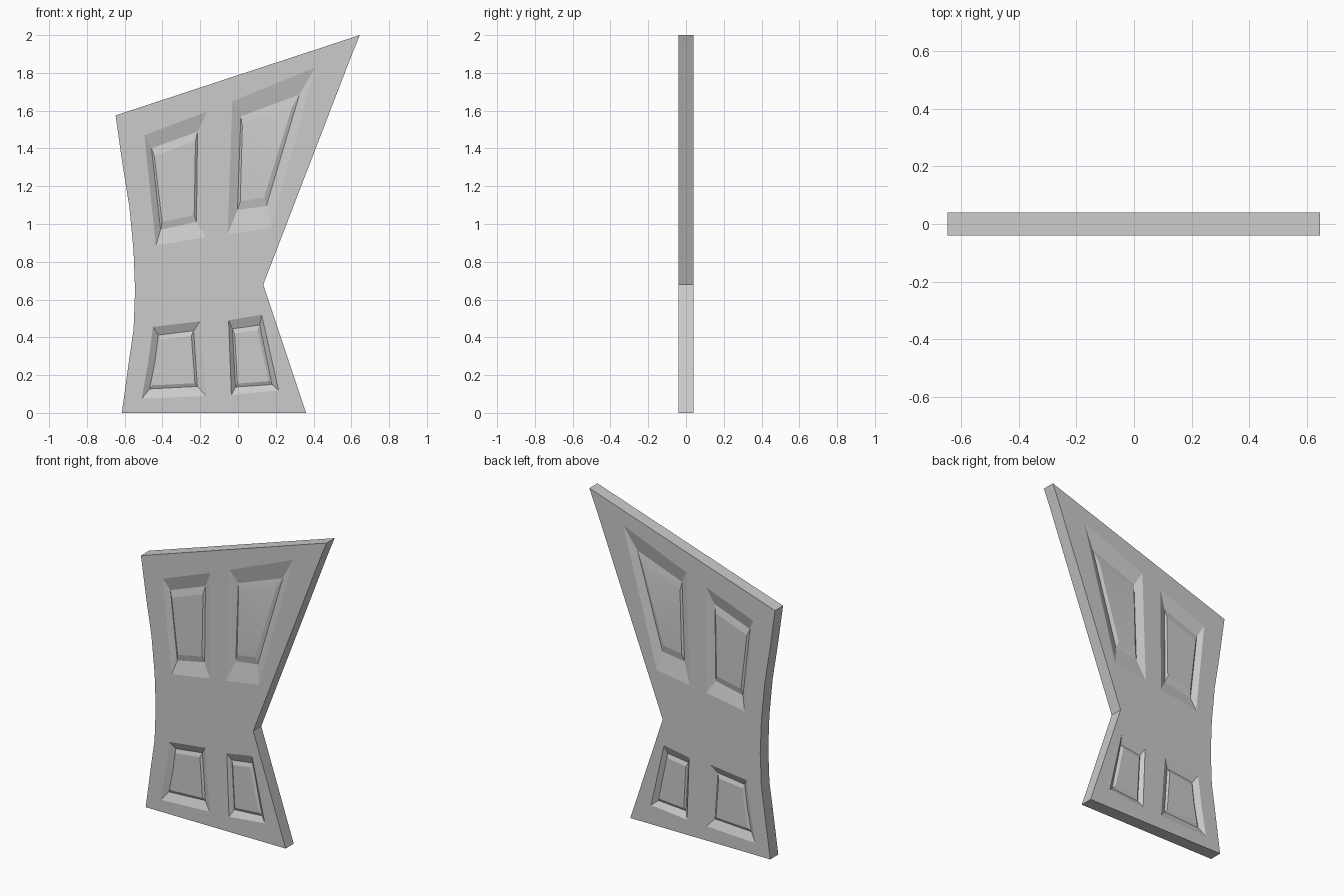
import bpy, bmesh, math

if "Cube" in bpy.data.objects:
    bpy.data.objects.remove(bpy.data.objects["Cube"])

HALF = 0.04            # half the slab thickness
GROOVE, FIELD = 0.018, 0.027   # y depth of groove bottom and raised field

# door outline, clockwise from bottom left (x, z)
OUTLINE = [(-0.615, 0), (-0.575, 0.29), (-0.553, 0.44), (-0.545, 0.65), (-0.553, 0.86),
           (-0.575, 1.09), (-0.612, 1.32), (-0.648, 1.575), (0.645, 2.0), (0.6, 1.89),
           (0.134, 0.68), (0.36, 0)]

# each panel: rim, groove and raised field (top left, top right, bottom right, bottom left)
PANELS = [
    [[(-0.495, 1.47), (-0.165, 1.595), (-0.17, 0.93), (-0.435, 0.885)],
     [(-0.458, 1.40), (-0.214, 1.49), (-0.22, 1.01), (-0.41, 0.97)],
     [(-0.443, 1.36), (-0.225, 1.44), (-0.232, 1.045), (-0.402, 1.012)]],
    [[(-0.03, 1.65), (0.41, 1.83), (0.175, 0.98), (-0.055, 0.945)],
     [(0.015, 1.57), (0.325, 1.685), (0.15, 1.095), (-0.003, 1.075)],
     [(0.023, 1.515), (0.285, 1.615), (0.138, 1.14), (0.012, 1.12)]],
    [[(-0.45, 0.455), (-0.2, 0.485), (-0.17, 0.09), (-0.51, 0.075), (-0.475, 0.27)],
     [(-0.422, 0.412), (-0.235, 0.435), (-0.215, 0.14), (-0.468, 0.127), (-0.44, 0.27)],
     [(-0.412, 0.388), (-0.247, 0.408), (-0.228, 0.157), (-0.45, 0.146), (-0.426, 0.27)]],
    [[(-0.05, 0.49), (0.125, 0.52), (0.215, 0.12), (-0.035, 0.095)],
     [(-0.03, 0.445), (0.115, 0.465), (0.18, 0.15), (-0.013, 0.137)],
     [(-0.018, 0.42), (0.103, 0.438), (0.162, 0.168), (-0.003, 0.155)]],
]


def ring(bm, pts, y):
    return [bm.verts.new((x, y, z)) for x, z in pts]


def loop_edges(bm, vs):
    return [bm.edges.new((a, b)) for a, b in zip(vs, vs[1:] + vs[:1])]


def bridge(bm, a, b):
    for i in range(len(a)):
        j = (i + 1) % len(a)
        bm.faces.new((a[i], a[j], b[j], b[i]))


def face_side(bm, s):
    """One carved face of the door; s = -1 front, +1 back."""
    border = ring(bm, OUTLINE, s * HALF)
    edges = loop_edges(bm, border)
    sets = []
    for rim, groove, field in PANELS:
        rings = [ring(bm, rim, s * HALF), ring(bm, groove, s * GROOVE), ring(bm, field, s * FIELD)]
        edges += loop_edges(bm, rings[0])
        sets.append(rings)
    # flat frame around the panels
    bmesh.ops.triangle_fill(bm, edges=edges, use_beauty=True, use_dissolve=False,
                            normal=(0, s, 0))
    # remove any fill that landed inside a panel rim
    for rim, groove, field in sets:
        inside = [f for f in bm.faces if all(v in rim for v in f.verts)]
        bmesh.ops.delete(bm, geom=inside, context='FACES_ONLY')
        bridge(bm, rim, groove)
        bridge(bm, groove, field)
        bm.faces.new(field)
    return border


bm = bmesh.new()
front = face_side(bm, -1)
back = face_side(bm, 1)
bridge(bm, front, back)        # slab edge
bmesh.ops.recalc_face_normals(bm, faces=bm.faces[:])
mesh = bpy.data.meshes.new("crooked_door")
bm.to_mesh(mesh)
bm.free()

door = bpy.data.objects.new("crooked_door", mesh)
bpy.context.collection.objects.link(door)
bpy.context.view_layer.objects.active = door
door.select_set(True)
bpy.ops.object.shade_smooth_by_angle(angle=math.radians(10))
